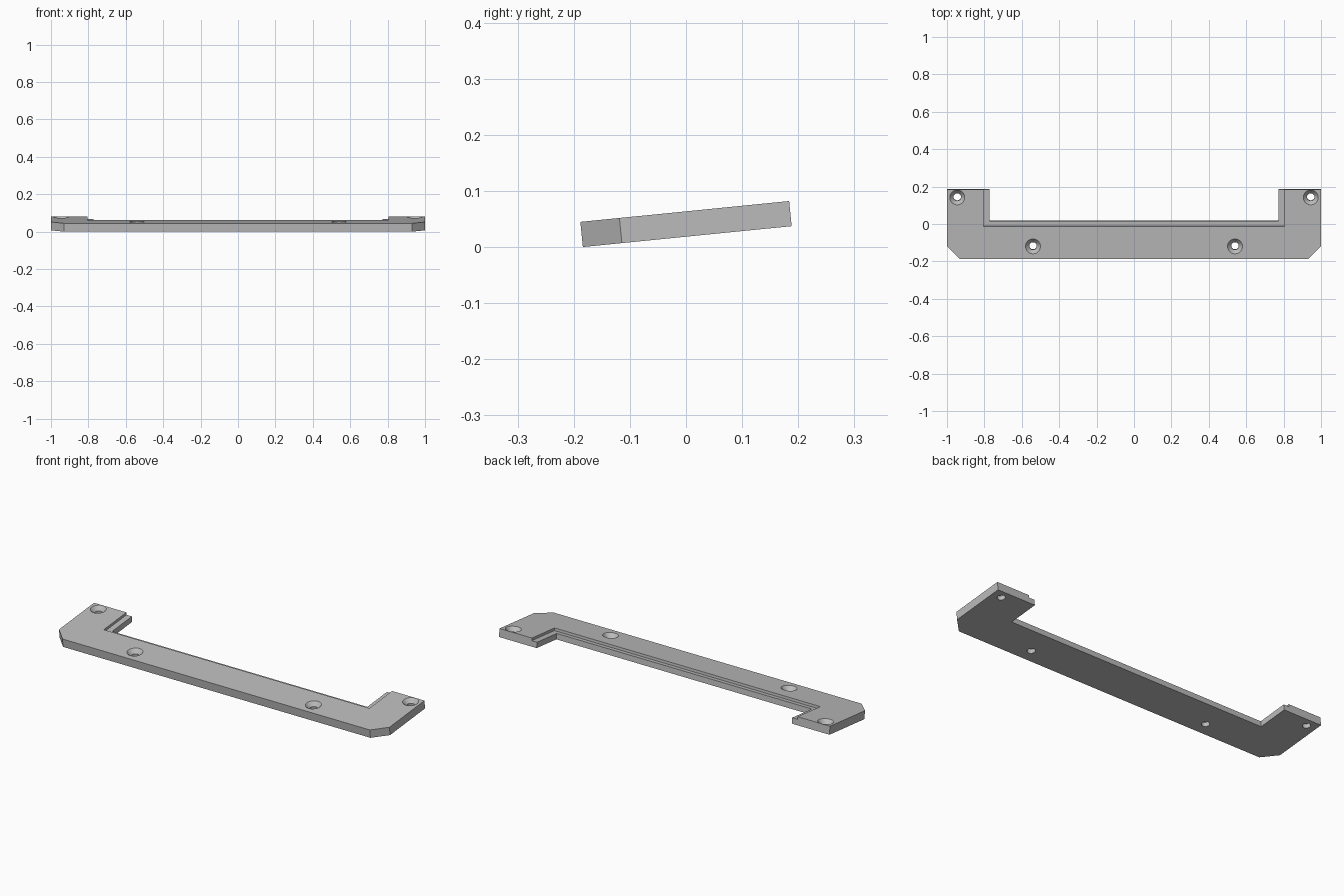
import bpy, bmesh, math
from mathutils import Matrix

if "Cube" in bpy.data.objects:
    bpy.data.objects.remove(bpy.data.objects["Cube"], do_unlink=True)

HALF_T = 0.0225      # half thickness
HALF_D = 0.187       # half depth
LEDGE = 0.014        # depth of the stepped rim
TILT = math.radians(5.7)

grey = bpy.data.materials.new("light grey")
grey.use_nodes = True
grey.diffuse_color = (0.5, 0.5, 0.5, 1)
grey.node_tree.nodes["Principled BSDF"].inputs["Base Color"].default_value = (0.5, 0.5, 0.5, 1)


def make_object(name, bm):
    bmesh.ops.recalc_face_normals(bm, faces=bm.faces)
    mesh = bpy.data.meshes.new(name)
    bm.to_mesh(mesh)
    bm.free()
    mesh.materials.append(grey)
    obj = bpy.data.objects.new(name, mesh)
    bpy.context.collection.objects.link(obj)
    return obj


def prism(name, outline, z0, z1):
    bm = bmesh.new()
    face = bm.faces.new([bm.verts.new((x, y, z0)) for x, y in outline])
    top = bmesh.ops.extrude_face_region(bm, geom=[face])["geom"]
    bmesh.ops.translate(bm, vec=(0, 0, z1 - z0),
                        verts=[v for v in top if isinstance(v, bmesh.types.BMVert)])
    return make_object(name, bm)


def countersink(name, x, y):
    # Turned profile: through bore, cone, and clearance above the top face
    bm = bmesh.new()
    profile = [(0, -0.1), (0.02, -0.1), (0.02, 0.001), (0.04, HALF_T),
               (0.04, 0.1), (0, 0.1)]
    verts = [bm.verts.new((r, 0, z)) for r, z in profile]
    edges = [bm.edges.new(pair) for pair in zip(verts, verts[1:])]
    bmesh.ops.spin(bm, geom=verts + edges, cent=(0, 0, 0), axis=(0, 0, 1),
                   angle=math.tau, steps=40)
    bmesh.ops.remove_doubles(bm, verts=bm.verts, dist=1e-5)
    bmesh.ops.translate(bm, verts=bm.verts, vec=(x, y, 0))
    return make_object(name, bm)


def cut(target, cutter):
    cutter.hide_render = True
    mod = target.modifiers.new("cut", 'BOOLEAN')
    mod.operation = 'DIFFERENCE'
    mod.solver = 'EXACT'
    mod.object = cutter
    bpy.context.view_layer.objects.active = target
    bpy.ops.object.modifier_apply(modifier=mod.name)
    bpy.data.objects.remove(cutter, do_unlink=True)


# U-shaped plate with chamfered front corners
half = [(0.93, -HALF_D), (1, -0.117), (1, HALF_D), (0.772, HALF_D), (0.772, 0.016)]
outline = half + [(-x, y) for x, y in reversed(half)]
bracket = prism("bracket_plate", outline, -HALF_T, HALF_T)

# Stepped rim around the opening
rim = [(-0.804, -0.010), (0.804, -0.010), (0.804, 0.3), (-0.804, 0.3)]
cut(bracket, prism("rim_cutter", rim, HALF_T - LEDGE, 0.1))

# Countersunk screw holes
for side in (-1, 1):
    for x, y in ((0.945, 0.145), (0.54, -0.118)):
        cut(bracket, countersink("hole_cutter", side * x, y))

# Tilt the plate and rest its front edge on the floor
bracket.data.transform(Matrix.Rotation(TILT, 4, 'X'))
low = min(v.co.z for v in bracket.data.vertices)
bracket.data.transform(Matrix.Translation((0, 0, -low)))

bpy.ops.object.select_all(action='DESELECT')
bracket.select_set(True)
bpy.context.view_layer.objects.active = bracket
bpy.ops.object.shade_smooth_by_angle(angle=math.radians(25))
